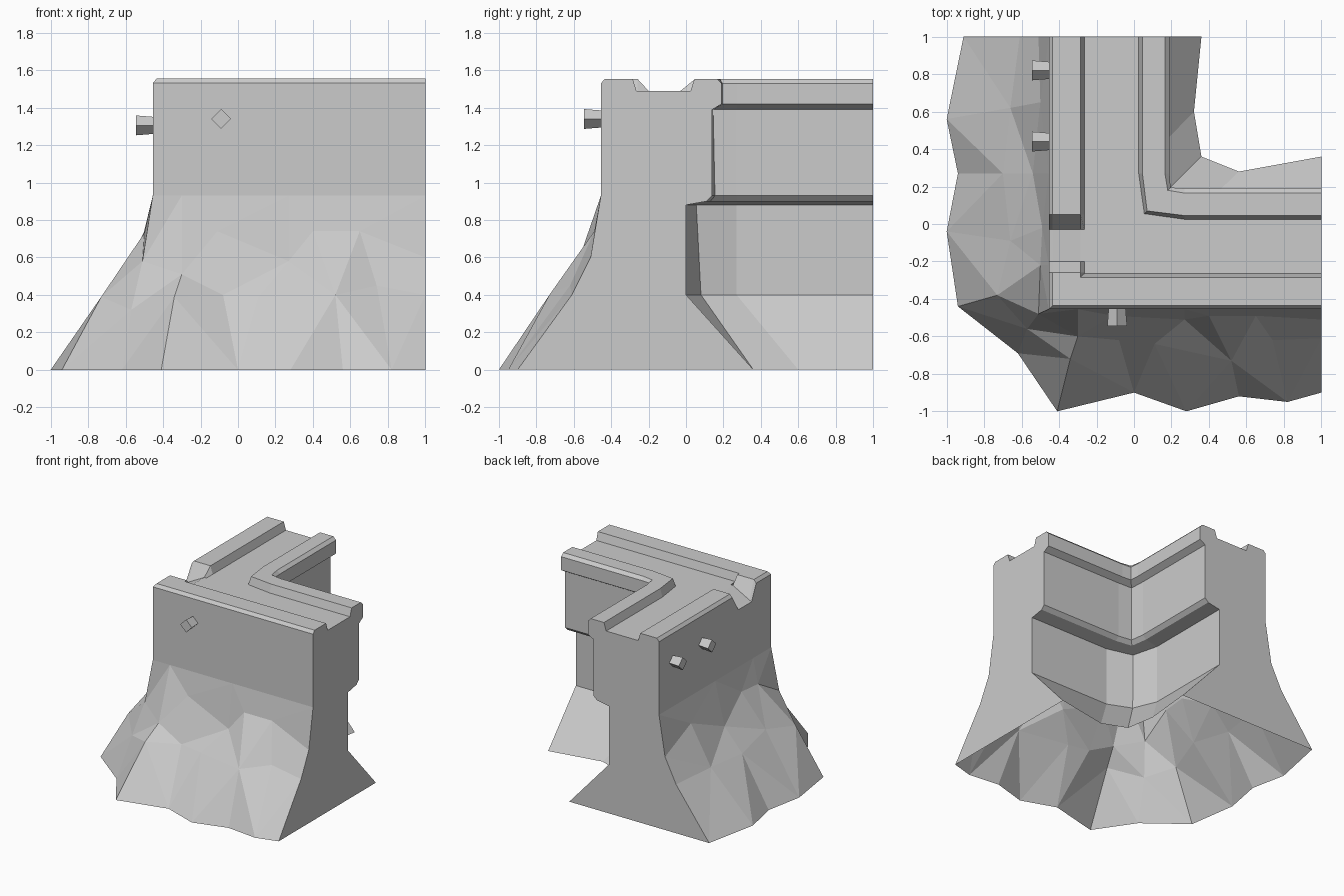
import bpy
import bmesh
from mathutils import Matrix, Vector

cube = bpy.data.objects.get("Cube")
if cube:
    bpy.data.objects.remove(cube)

stone = bpy.data.materials.new("grey_stone")
stone.use_nodes = True
colour = (0.6, 0.6, 0.6, 1)
stone.diffuse_color = colour
stone.node_tree.nodes["Principled BSDF"].inputs["Base Color"].default_value = colour


def finish(bm, name):
    mesh = bpy.data.meshes.new(name)
    bm.to_mesh(mesh)
    bm.free()
    obj = bpy.data.objects.new(name, mesh)
    bpy.context.collection.objects.link(obj)
    mesh.materials.append(stone)
    return obj


def skin(bm, rows):
    """Join neighbouring rows of points with quads and return the vertices."""
    grid = [[bm.verts.new(p) for p in row] for row in rows]
    for low, high in zip(grid, grid[1:]):
        for j in range(len(low) - 1):
            bm.faces.new((low[j], low[j + 1], high[j + 1], high[j]))
    return grid


# Rock skirt: columns running from the back end, round the corner, to the left end
OUTER = -0.455
ground = [(-.91, 1), (-1, .56), (-.94, .27), (-1, -.04), (-.94, -.44), (-.62, -.69),
          (-.41, -1), (0, -.9), (.28, -1), (.56, -.92), (.82, -.95), (1, -.9)]
middle = [(-.61, 1, .4), (-.66, .62, .41), (-.7, .27, .4), (-.66, -.09, .45),
          (-.73, -.38, .39), (-.57, -.56, .32), (-.34, -.72, .39), (-.08, -.62, .4),
          (.11, -.64, .39), (.52, -.73, .4), (.74, -.62, .45), (1, -.61, .4)]
upper = [(-.51, 1, .6), (-.5, .65, .74), (-.54, .27, .58), (-.49, -.02, .74),
         (-.5, -.22, .73), (-.51, -.48, .58), (-.3, -.6, .51), (-.11, -.49, .74),
         (.27, -.51, .58), (.4, -.49, .74), (.65, -.49, .74), (1, -.51, .6)]
rock = [[(x, y, 0) for x, y in ground], middle, upper,
        [(max(x, OUTER), max(y, OUTER), .93) for x, y, z in upper]]
bm = bmesh.new()
skin(bm, rock)
bmesh.ops.triangulate(bm, faces=bm.faces[:], quad_method='SHORT_EDGE')
finish(bm, "rock_skirt")


# Wall: profile swept round the corner as (offset, height, corner offset, broken height)
profile = [
    (OUTER, .93, OUTER, .93),
    (OUTER, 1.53, OUTER, 1.4),
    (-.435, 1.555, -.435, 1.41),
    (-.285, 1.555, -.285, 1.49),
    (-.265, 1.49, -.265, 1.49),
    (.025, 1.49, .055, 1.49),
    (.045, 1.555, .07, 1.555),
    (.165, 1.555, .18, 1.555),
    (.19, 1.53, .195, 1.53),
    (.19, 1.42, .195, 1.42),
    (.14, 1.39, .145, 1.39),
    (.14, .93, .155, .93),
    (.11, .9, .13, .9),
    (0, .88, .055, .88),
    (0, .4, .08, .4),
]
BEND = .27


def station_row(d, z, k, broken):
    row = [(d, 1, z), (d, BEND, z)]
    # The outer ridge is broken away between these stations
    for y, height in ((.05, z), (-.03, broken), (-.2, broken), (-.26, z)):
        row.append((d, y, height) if y > k else (k, k, z))
    return row + [(k, k, z), (BEND, d, z), (1, d, z)]


rows = [station_row(*p) for p in profile]
foot = [(.36, 1, 0), (.32, .6, 0)] + [(.36, .36, 0)] * 5 + [(.56, .28, 0), (1, .36, 0)]
bm = bmesh.new()
grid = skin(bm, rows + [foot])
# End caps share the rock outline
for end, turn in ((0, 1), (-1, -1)):
    outline = [bm.verts.new(row[end]) for row in rock[:-1]]
    outline += [row[end] for row in grid]
    bm.faces.new(outline[::turn])
bmesh.ops.remove_doubles(bm, verts=bm.verts[:], dist=.001)
finish(bm, "corner_wall")


# Square pegs turned on edge, sticking out of the outer faces
def peg(name, centre, direction):
    bm = bmesh.new()
    bmesh.ops.create_cone(bm, cap_ends=True, segments=4, radius1=.045, radius2=.053, depth=.1)
    turn = Vector(direction).to_track_quat('Z', 'Y').to_matrix().to_4x4()
    bm.transform(Matrix.Translation(centre) @ turn)
    finish(bm, name)


peg("front_peg", (-.09, -.495, 1.34), (0, -1, 0))
for name, y in (("side_peg_near", .44), ("side_peg_far", .82)):
    peg(name, (-.495, y, 1.305), (-1, 0, 0))
